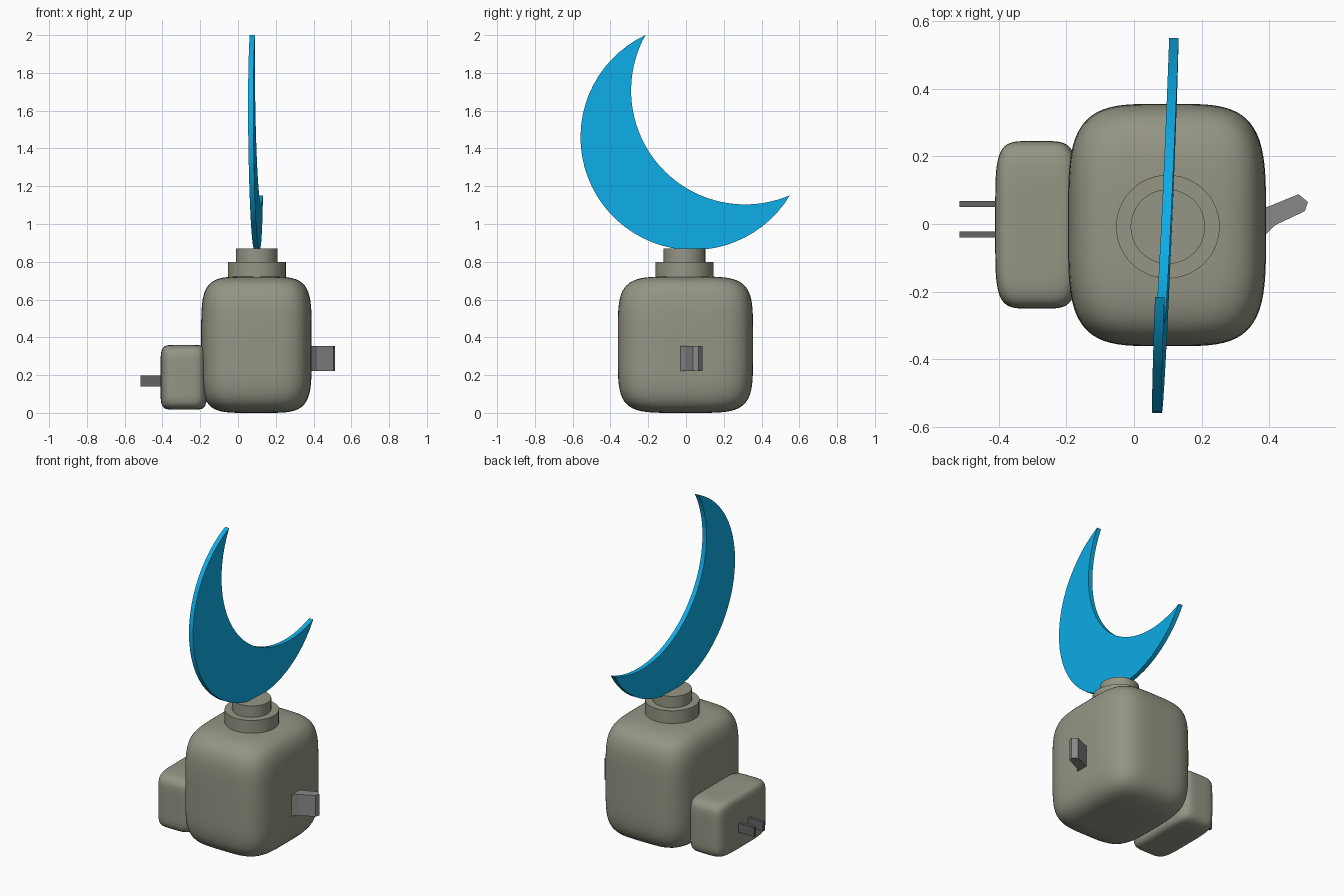
import bpy, bmesh, math
from mathutils import Vector

if "Cube" in bpy.data.objects:
    bpy.data.objects.remove(bpy.data.objects["Cube"])


def material(name, rgb):
    m = bpy.data.materials.new(name)
    m.diffuse_color = (*rgb, 1)
    m.use_nodes = True
    m.node_tree.nodes["Principled BSDF"].inputs["Base Color"].default_value = m.diffuse_color
    return m


BEIGE = material("warm_grey", (0.30, 0.30, 0.235))
BLUE = material("blue", (0.004, 0.42, 0.80))
METAL = material("metal", (0.13, 0.13, 0.13))
GREY = material("switch_grey", (0.25, 0.25, 0.25))


def finish(name, bm, mat, smooth=False):
    bmesh.ops.recalc_face_normals(bm, faces=bm.faces)
    me = bpy.data.meshes.new(name)
    bm.to_mesh(me)
    bm.free()
    me.materials.append(mat)
    ob = bpy.data.objects.new(name, me)
    bpy.context.collection.objects.link(ob)
    if smooth:
        bpy.ops.object.select_all(action='DESELECT')
        ob.select_set(True)
        bpy.context.view_layer.objects.active = ob
        bpy.ops.object.shade_smooth_by_angle(angle=math.radians(35))
    return ob


def soft_box(name, lo, hi, n_plan, n_side, mat):
    """Pillowy box: a cube grid projected onto a superellipsoid."""
    lo, hi = Vector(lo), Vector(hi)
    mid, half = (lo + hi) / 2, (hi - lo) / 2
    bm = bmesh.new()
    bmesh.ops.create_cube(bm, size=2)
    bmesh.ops.subdivide_edges(bm, edges=bm.edges[:], cuts=23, use_grid_fill=True)
    for v in bm.verts:
        x, y, z = v.co
        plan = (abs(x) ** n_plan + abs(y) ** n_plan) ** (n_side / n_plan)
        v.co *= (plan + abs(z) ** n_side) ** (-1 / n_side)
        v.co = mid + v.co * half
    finish(name, bm, mat, True)


def box(name, lo, hi, mat):
    lo, hi = Vector(lo), Vector(hi)
    bm = bmesh.new()
    bmesh.ops.create_cube(bm, size=1)
    for v in bm.verts:
        v.co = (lo + hi) / 2 + v.co * (hi - lo)
    finish(name, bm, mat)


def disc(name, r, z0, z1):
    bm = bmesh.new()
    bmesh.ops.create_cone(bm, cap_ends=True, segments=48, radius1=r, radius2=r, depth=z1 - z0)
    bmesh.ops.translate(bm, verts=bm.verts, vec=(0.1, -0.008, (z0 + z1) / 2))
    finish(name, bm, BEIGE, True)


# Housing, plug block and stepped lamp neck
soft_box("housing", (-0.195, -0.361, 0), (0.39, 0.355, 0.722), 4, 5, BEIGE)
soft_box("plug_block", (-0.41, -0.25, 0.017), (-0.165, 0.245, 0.36), 5, 7, BEIGE)
disc("neck_lower", 0.153, 0.66, 0.80)
disc("neck_upper", 0.11, 0.78, 0.87)

# Two flat plug prongs
for side, y in (("front", -0.031), ("back", 0.059)):
    box(f"prong_{side}", (-0.515, y - 0.009, 0.14), (-0.39, y + 0.009, 0.198), METAL)

# Bent switch lever: plan outline extruded upward
outline = [(0.36, -0.035), (0.39, -0.03), (0.418, -0.003), (0.505, 0.038),
           (0.514, 0.065), (0.486, 0.088), (0.398, 0.052), (0.36, 0.04)]
bm = bmesh.new()
face = bm.faces.new([bm.verts.new((x, y, 0.222)) for x, y in outline])
ext = bmesh.ops.extrude_face_region(bm, geom=[face])
bmesh.ops.translate(bm, vec=(0, 0, 0.131),
                    verts=[g for g in ext["geom"] if isinstance(g, bmesh.types.BMVert)])
finish("switch", bm, GREY)

# Crescent shade: two arcs sharing the same tips, in the y-z plane
TIP_A, TIP_B = Vector((-0.215, 2.0)), Vector((0.55, 1.152))
chord = (TIP_B - TIP_A).normalized()
normal = Vector((chord.y, -chord.x))


def arc(offset, steps=40):
    c = (TIP_A + TIP_B) / 2 + normal * offset
    a, b = TIP_A - c, TIP_B - c
    t0 = math.atan2(a.y, a.x)
    sweep = (math.atan2(b.y, b.x) - t0) % math.tau
    return [c + a.length * Vector((math.cos(t0 + sweep * i / steps),
                                   math.sin(t0 + sweep * i / steps)))
            for i in range(steps + 1)]


outer, inner = arc(0.174), arc(-0.196)


bm = bmesh.new()


def lean(p, dx):
    return bm.verts.new((0.109 + 0.0414 * p.x - 0.012 * p.y + dx, p.x, p.y))


rings = [[lean(p, dx) for p, dx in ((o, -0.014), (o, 0.014), (i, 0.014), (i, -0.014))]
         for o, i in zip(outer, inner)]
for r, s in zip(rings, rings[1:]):
    for k in range(4):
        bm.faces.new((r[k], r[(k + 1) % 4], s[(k + 1) % 4], s[k]))
bmesh.ops.remove_doubles(bm, verts=bm.verts, dist=1e-5)
finish("crescent_shade", bm, BLUE, True)
